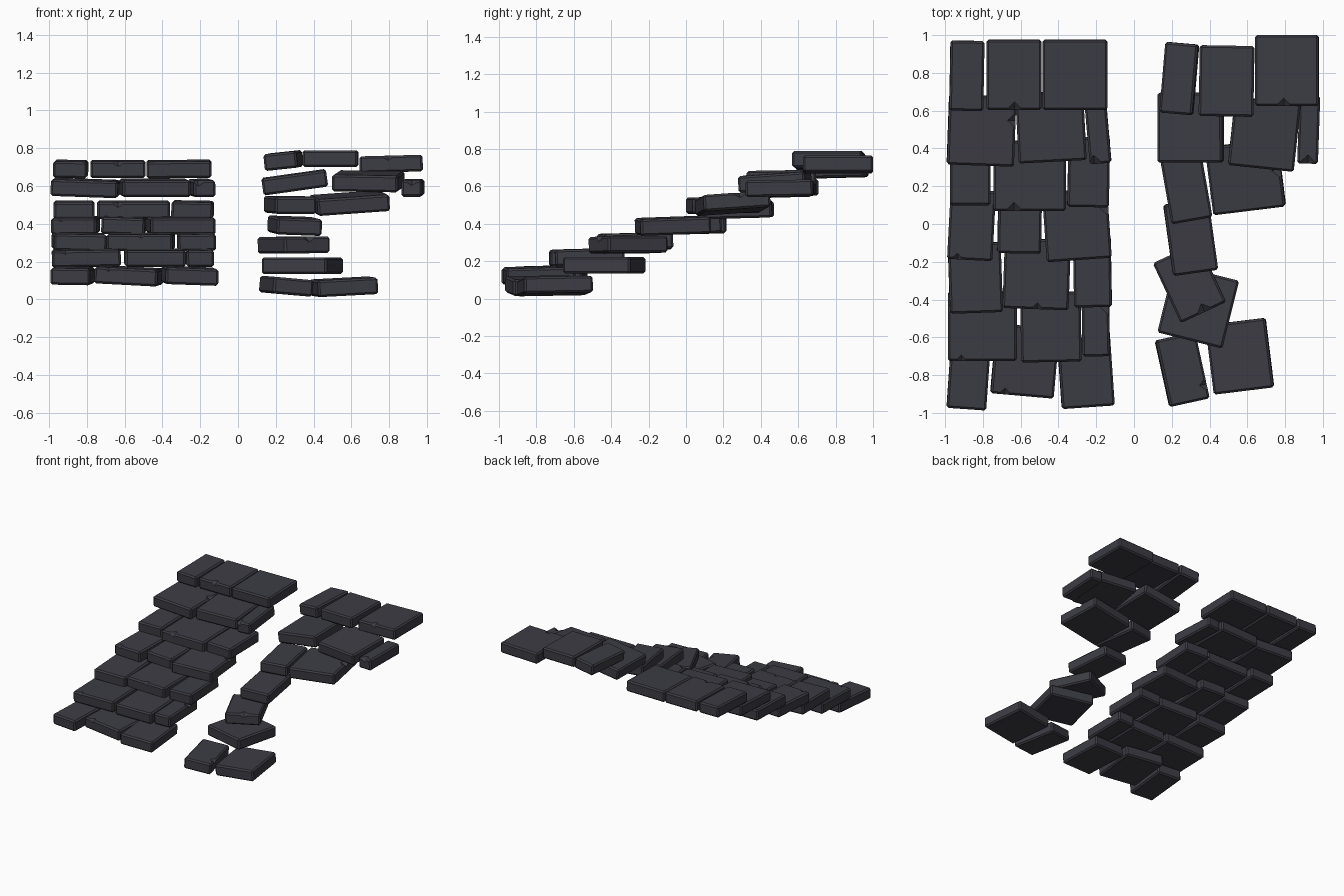
import bpy, bmesh, random
from math import radians
from mathutils import Matrix, Vector, Euler

random.seed(4)
cube = bpy.data.objects.get("Cube")
if cube:
    bpy.data.objects.remove(cube, do_unlink=True)

slate = bpy.data.materials.new("dark slate")
slate.use_nodes = True
colour = (0.045, 0.045, 0.058, 1)
slate.diffuse_color = colour
bsdf = slate.node_tree.nodes["Principled BSDF"]
bsdf.inputs["Base Color"].default_value = colour
bsdf.inputs["Roughness"].default_value = 0.9

THICK = 0.088
DEPTH = 0.37


def make_object(name, bm):
    mesh = bpy.data.meshes.new(name)
    bm.to_mesh(mesh)
    bm.free()
    obj = bpy.data.objects.new(name, mesh)
    bpy.context.collection.objects.link(obj)
    return obj


def chip_edge(obj, width, depth):
    """Knock a shallow wedge out of the upper front or side edge."""
    bm = bmesh.new()
    bmesh.ops.create_uvsphere(bm, u_segments=4, v_segments=2, radius=1)
    size = random.uniform(0.03, 0.05)
    bmesh.ops.scale(bm, vec=(size, size, size * 0.6), verts=bm.verts)
    along = random.uniform(-0.35, 0.35)
    if random.random() < 0.7:
        spot = Vector((along * width, -depth / 2, THICK / 2))
    else:
        spot = Vector((width / 2, along * depth, THICK / 2))
    bmesh.ops.translate(bm, vec=spot, verts=bm.verts)
    cutter = make_object("chip_cutter", bm)
    cutter.hide_render = True
    mod = obj.modifiers.new("chip", 'BOOLEAN')
    mod.operation = 'DIFFERENCE'
    mod.object = cutter
    bpy.context.view_layer.objects.active = obj
    bpy.ops.object.modifier_apply(modifier=mod.name)
    bpy.data.objects.remove(cutter, do_unlink=True)


def slab(name, x, y, z, width, depth=DEPTH, yaw=0, roll=0, pitch=1, chipped=False):
    """A worn stone block with softened edges."""
    bm = bmesh.new()
    bmesh.ops.create_cube(bm, size=1)
    bmesh.ops.scale(bm, vec=(width, depth, THICK), verts=bm.verts)
    bmesh.ops.bevel(bm, geom=bm.edges[:], offset=0.011, segments=1, affect='EDGES')
    obj = make_object(name, bm)
    obj.data.materials.append(slate)
    if chipped:
        chip_edge(obj, width, depth)
    turn = Euler((radians(pitch), radians(roll), radians(yaw))).to_matrix().to_4x4()
    obj.data.transform(Matrix.Translation((x, y, z)) @ turn)
    return obj


# Intact flight: each step is (height, stones); a stone is
# (left edge, right edge, front, yaw, roll)
steps = [
    (.125, [(-.98, -.77, -.98, -4, 1), (-.745, -.41, -.91, -5, 3), (-.395, -.115, -.97, 4, 2)]),
    (.22, [(-.985, -.62, -.725, 0, -1), (-.6, -.28, -.73, 1, 0), (-.275, -.13, -.7, 1, -1)]),
    (.305, [(-.98, -.7, -.47, 2, 1), (-.69, -.34, -.45, -2, 0), (-.32, -.12, -.44, 1, -1)]),
    (.392, [(-.98, -.74, -.19, -3, 0), (-.72, -.49, -.155, -1, 2), (-.475, -.13, -.19, 4, 0)]),
    (.475, [(-.975, -.76, .1, 0, 0), (-.745, -.36, .07, 0, 0), (-.35, -.13, .09, -1, 1)]),
    (.59, [(-.985, -.63, .31, -2, 2), (-.62, -.26, .33, 3, 0), (-.25, -.135, .32, 5, -1)]),
    (.69, [(-.975, -.795, .6, -1, 1), (-.78, -.49, .605, 0, 0), (-.485, -.14, .605, 0, -.5)]),
]
for i, (z, stones) in enumerate(steps, 1):
    for j, (x0, x1, front, yaw, roll) in enumerate(stones, 1):
        slab(f"intact_step_{i}_stone_{j}", (x0 + x1) / 2, front + DEPTH / 2, z, x1 - x0,
             yaw=yaw, roll=roll, pitch=1.5, chipped=(i + j) % 2 == 1)

# Ruined flight: (x, y, z, width, depth, yaw, roll, pitch) per loose stone
ruin = [
    (.255, -.77, .07, .215, .36, 12.5, 5, 1),
    (.56, -.70, .067, .32, .37, 7, -3, 1),
    (.34, -.437, .178, .355, .37, -14, 0, 0),
    (.294, -.31, .288, .265, .35, 25, -1, 0),
    (.3, -.07, .39, .24, .38, 8, 2, 2),
    (.275, .2, .5, .22, .37, 10, 0, 1),
    (.59, .25, .51, .385, .36, 7, -4, 4),
    (.3, .51, .62, .345, .37, 0, -8, 1),
    (.69, .475, .625, .35, .36, -6, 1, 4),
    (.925, .5, .59, .11, .36, -2, 0, 1),
    (.24, .77, .735, .175, .375, -5, -6, 1),
    (.49, .757, .745, .29, .375, -1, 0, 0),
    (.81, .813, .717, .335, .375, 0, -1.5, 0),
]
for i, (x, y, z, w, d, yaw, roll, pitch) in enumerate(ruin, 1):
    slab(f"ruined_step_stone_{i}", x, y, z, w, d, yaw, roll, pitch, chipped=i % 3 == 1)
